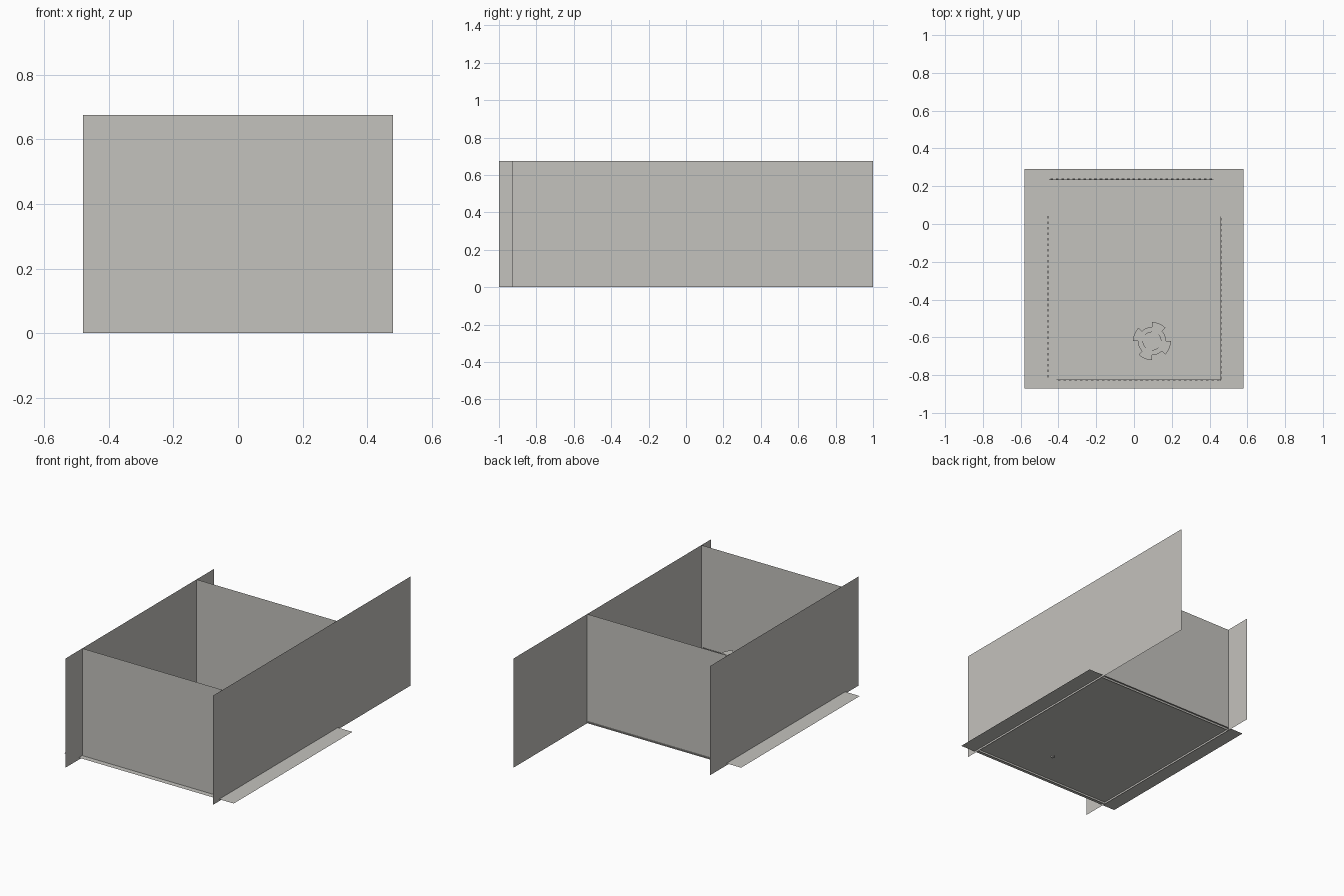
import bpy
import bmesh
from math import cos, sin, radians
from mathutils import Matrix, Vector

cube = bpy.data.objects.get("Cube")
if cube:
    bpy.data.objects.remove(cube, do_unlink=True)

# One warm grey for everything
grey = bpy.data.materials.new("warm_grey")
GREY = (0.55, 0.54, 0.51, 1.0)
grey.diffuse_color = GREY
grey.use_nodes = True
grey.node_tree.nodes["Principled BSDF"].inputs["Base Color"].default_value = GREY

HEIGHT = 0.675
FLOOR_Z = 0.012
SIDE = 0.48
FRONT, BACK = -0.836, 0.28


def finish(name, bm):
    mesh = bpy.data.meshes.new(name)
    bm.to_mesh(mesh)
    bm.free()
    mesh.materials.append(grey)
    obj = bpy.data.objects.new(name, mesh)
    bpy.context.collection.objects.link(obj)
    return obj


def sheet(name, corners):
    bm = bmesh.new()
    bm.faces.new([bm.verts.new(c) for c in corners])
    return finish(name, bm)


def upright(name, a, b):
    """Vertical sheet standing on the line from a to b."""
    return sheet(name, [(*a, 0), (*b, 0), (*b, HEIGHT), (*a, HEIGHT)])


def add_box(bm, centre, size):
    m = Matrix.Translation(centre) @ Matrix.Diagonal((*size, 1))
    bmesh.ops.create_cube(bm, size=1, matrix=m)


def add_cylinder(bm, radius, z0, z1, centre, segments=32):
    bmesh.ops.create_cone(bm, cap_ends=True, segments=segments,
                          radius1=radius, radius2=radius, depth=z1 - z0,
                          matrix=Matrix.Translation((*centre, (z0 + z1) / 2)))


# Floor sheet, a little above the lower edge of the walls
X, Y0, Y1 = 0.58, -0.87, 0.29
sheet("floor", [(-X, Y0, FLOOR_Z), (X, Y0, FLOOR_Z), (X, Y1, FLOOR_Z), (-X, Y1, FLOOR_Z)])

# Four wall sheets; the side walls run past the box
upright("front_wall", (-SIDE, FRONT), (SIDE, FRONT))
upright("back_wall", (SIDE, BACK), (-SIDE, BACK))
upright("left_wall", (SIDE, -0.93), (SIDE, 1))
upright("right_wall", (-SIDE, 0.45), (-SIDE, -1))


# Light strips along the inside of the walls
def light_strip(name, start, end, count=30):
    a, b = Vector(start), Vector(end)
    step = (b - a) / count
    along_x = abs(step.x) > abs(step.y)
    bm = bmesh.new()

    def size(length, width, height):
        return (length, width, height) if along_x else (width, length, height)

    add_box(bm, (*((a + b) / 2), 0.035), size((b - a).length, 0.002, 0.03))
    for i in range(count):
        add_box(bm, (*(a + step * (i + 0.5)), 0.035), size(0.014, 0.006, 0.014))
    finish(name, bm)


light_strip("front_light_strip", (-0.41, -0.825), (0.46, -0.825))
light_strip("back_light_strip", (-0.45, 0.237), (0.42, 0.237))
light_strip("left_light_strip", (0.46, -0.83), (0.46, 0.04))
light_strip("right_light_strip", (-0.455, -0.82), (-0.455, 0.05))

# Rotor: shaft, disc, hub and four sector blades
CENTRE = (0.095, -0.62)
for part, radius, z0, z1 in (("rotor_shaft", 0.01, 0.004, 0.15),
                             ("rotor_disc", 0.075, 0.145, 0.16),
                             ("rotor_hub", 0.05, 0.16, 0.17)):
    bm = bmesh.new()
    add_cylinder(bm, radius, z0, z1, CENTRE)
    finish(part, bm)

bm = bmesh.new()
for blade in range(4):
    ring = [bm.verts.new((*CENTRE, 0.165))]
    for k in range(7):
        t = radians(blade * 90 + 45 + k * 7.5)
        ring.append(bm.verts.new((CENTRE[0] + 0.1 * cos(t), CENTRE[1] + 0.1 * sin(t), 0.165)))
    bm.faces.new(ring)
finish("rotor_blades", bm)
